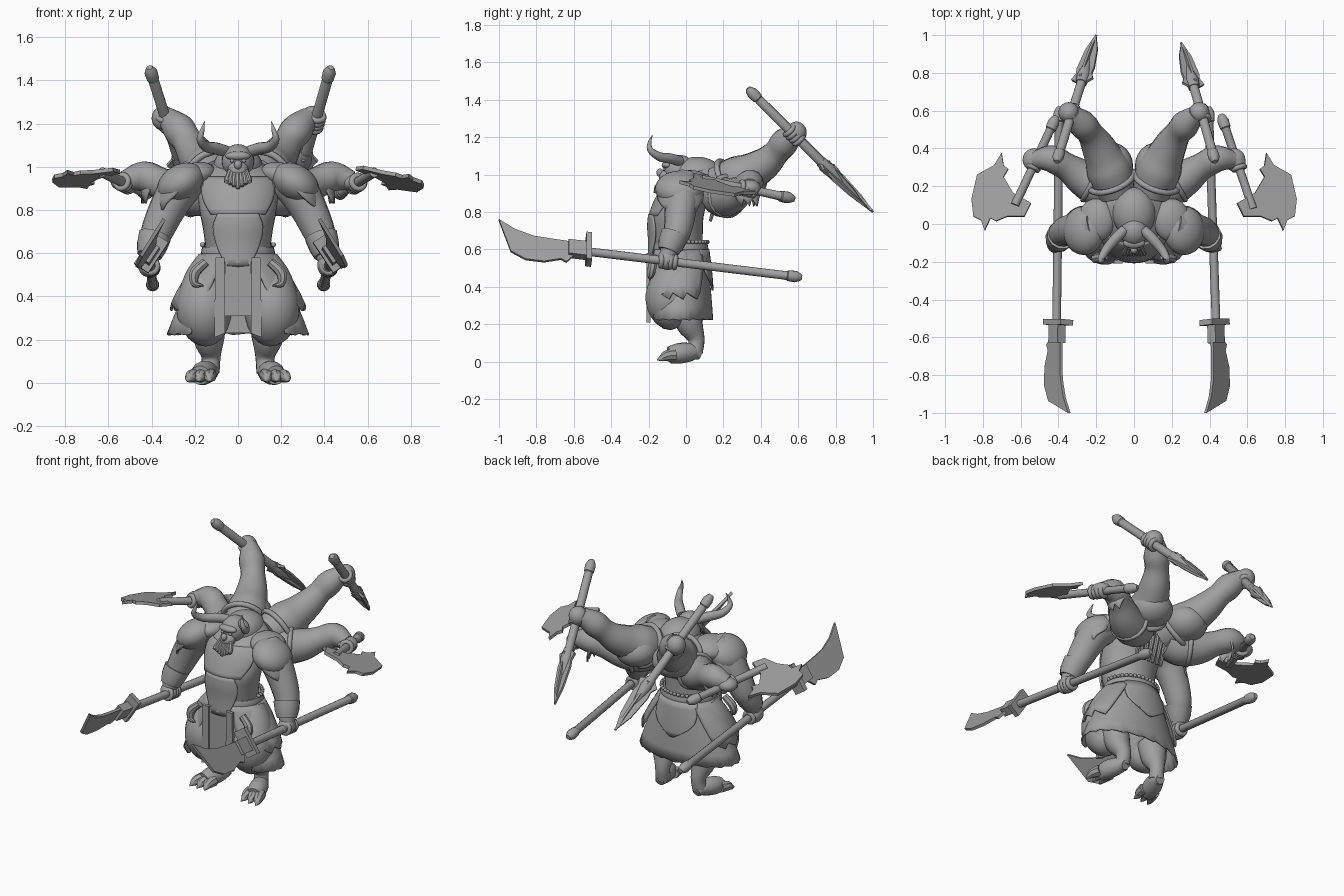
import bpy, bmesh, math
from mathutils import Vector, Matrix

cube = bpy.data.objects.get("Cube")
if cube:
    bpy.data.objects.remove(cube)

stone = bpy.data.materials.new("stone grey")
stone.use_nodes = True
GREY = (0.35, 0.35, 0.35, 1)
stone.diffuse_color = GREY
stone.node_tree.nodes["Principled BSDF"].inputs["Base Color"].default_value = GREY


def finish(name, bm, angle=40):
    bmesh.ops.recalc_face_normals(bm, faces=bm.faces)
    mesh = bpy.data.meshes.new(name)
    bm.to_mesh(mesh)
    bm.free()
    mesh.materials.append(stone)
    ob = bpy.data.objects.new(name, mesh)
    bpy.context.collection.objects.link(ob)
    bpy.ops.object.select_all(action='DESELECT')
    ob.select_set(True)
    bpy.context.view_layer.objects.active = ob
    bpy.ops.object.shade_smooth_by_angle(angle=math.radians(angle))
    return ob


def skin(name, rings, angle=40):
    """Bridge closed rings of points and cap both ends."""
    bm = bmesh.new()
    loops = [[bm.verts.new(p) for p in ring] for ring in rings]
    for a, b in zip(loops, loops[1:]):
        for i in range(len(a)):
            j = (i + 1) % len(a)
            bm.faces.new((a[i], a[j], b[j], b[i]))
    bm.faces.new(loops[0])
    bm.faces.new(loops[-1])
    return finish(name, bm, angle)


def spline(keys, steps):
    """Catmull-Rom through tuples of any length."""
    vs = [Vector(k) for k in keys]
    vs = [vs[0] * 2 - vs[1]] + vs + [vs[-1] * 2 - vs[-2]]
    out = []
    for a, b, c, d in zip(vs, vs[1:], vs[2:], vs[3:]):
        for k in range(steps):
            t = k / steps
            out.append(0.5 * (2 * b + (c - a) * t + (2 * a - 5 * b + 4 * c - d) * t * t
                              + (3 * b - a - 3 * c + d) * t ** 3))
    return out + [vs[-2]]


def tube(name, keys, s=1, sides=14, steps=4):
    """Round limb through (x, y, z, radius) keys, x mirrored by s."""
    path = spline([(s * x, y, z, r) for x, y, z, r in keys], steps)
    pts = [p.to_3d() for p in path]
    rings, side, old = [], None, None
    for i, p in enumerate(pts):
        t = (pts[min(i + 1, len(pts) - 1)] - pts[max(i - 1, 0)]).normalized()
        side = t.orthogonal().normalized() if old is None else old.rotation_difference(t) @ side
        old, up = t, t.cross(side)
        rings.append([p + (side * math.cos(a) + up * math.sin(a)) * max(path[i][3], 0.002)
                      for a in (math.tau * k / sides for k in range(sides))])
    return skin(name, rings)


def loft(name, keys, sides=32, steps=4):
    """Upright body through (z, centre y, half width, half depth) keys."""
    return skin(name, [[(rx * math.cos(a), cy + ry * math.sin(a), z)
                        for a in (math.tau * k / sides for k in range(sides))]
                       for z, cy, rx, ry in spline(keys, steps)])


def shell(name, keys, mid=-90, cx=0, n=24, jag=0.0):
    """Curved sheet through (z, centre y, half width, half depth, half angle) keys."""
    bm, rows = bmesh.new(), []
    path = spline(keys, 3)
    for r, (z, cy, rx, ry, half) in enumerate(path):
        drop = jag if r == len(path) - 1 else 0
        rows.append([])
        for i in range(n + 1):
            a = math.radians(mid - half + 2 * half * i / n)
            rows[-1].append(bm.verts.new((cx + rx * math.cos(a), cy + ry * math.sin(a),
                                          z - drop * (i % 4) / 3)))
    for a, b in zip(rows, rows[1:]):
        for i in range(n):
            bm.faces.new((a[i], a[i + 1], b[i + 1], b[i]))
    ob = finish(name, bm)
    ob.modifiers.new("thickness", 'SOLIDIFY').thickness = 0.01
    return ob


def plate(name, outline, origin, u, v, thick):
    """Flat cut sheet: outline in the u, v frame at origin."""
    o, u, v = Vector(origin), Vector(u), Vector(v)
    n = u.cross(v).normalized() * thick / 2
    flat = [o + u * a + v * b for a, b in outline]
    return skin(name, [[p - n for p in flat], [p + n for p in flat]], 20)


def ball(name, loc, scale, s=1, tilt=0):
    bm = bmesh.new()
    m = (Matrix.Translation((s * loc[0], loc[1], loc[2])) @ Matrix.Rotation(s * tilt, 4, 'Y')
         @ Matrix.Diagonal((*scale, 1)))
    bmesh.ops.create_uvsphere(bm, u_segments=24, v_segments=14, radius=1, matrix=m)
    return finish(name, bm, 60)


def ring(name, centre, axis, major, minor):
    bpy.ops.mesh.primitive_torus_add(major_radius=major, minor_radius=minor, major_segments=24,
                                     minor_segments=8, location=centre)
    ob = bpy.context.object
    ob.name = name
    ob.rotation_euler = Vector(axis).to_track_quat('Z', 'Y').to_euler()
    ob.data.materials.append(stone)
    bpy.ops.object.shade_smooth()


def weapon_shaft(name, a, b, grip, r=0.023):
    """Pole with a capped butt at a, and fingers closed round it at grip."""
    a, b = Vector(a), Vector(b)
    d = (b - a).normalized()
    prof = [(0, .014), (.012, .022), (.035, .031), (.075, .029), (.08, .024), (.09, .024),
            (.092, r), ((b - a).length, r)]
    tube(name + "_pole", [(*(a + d * t), q) for t, q in prof], steps=1)
    for k in range(4):
        ring(name + "_finger", a + d * (grip + (k - 1.5) * 0.024), d, 0.031, 0.014)
    return d


# Torso, armour and belt
loft("torso", [(.5, -.02, .16, .12), (.6, -.04, .15, .13), (.7, -.05, .16, .14), (.78, -.05, .175, .145),
               (.85, -.025, .185, .14), (.92, .01, .185, .135), (.97, .05, .17, .135), (1.03, .09, .1, .09)])
shell("belly_plate", [(.785, -.055, .18, .148, 32), (.72, -.06, .175, .148, 42), (.64, -.06, .165, .143, 38),
                      (.54, -.06, .16, .145, 20)])
shell("breast_plate", [(.955, .035, .18, .145, 60), (.91, 0, .193, .145, 62), (.85, -.03, .193, .146, 58),
                       (.78, -.052, .18, .15, 45)])
loft("belt", [(.57, -.03, .165, .145), (.6, -.03, .172, .15), (.63, -.03, .165, .145)], steps=2)
for i in range(21):
    a = math.pi * i / 20
    ball("belt_bead", (.165 * math.cos(a), -.03 + .145 * math.sin(a), .64), (.011,) * 3)

# Skirt: long back sheet, ragged hip tiers, pointed back panel, front cloths
shell("long_skirt", [(.6, -.02, .16, .13, 130), (.42, -.03, .25, .16, 136), (.23, -.04, .33, .185, 138)],
      mid=90, n=60, jag=.008)
shell("back_panel", [(.6, -.02, .17, .145, 50), (.48, -.025, .235, .165, 36), (.38, -.03, .28, .178, 3)], mid=90)
for s in (1, -1):
    shell("hip_flap", [(.6, -.03, .17, .15, 60), (.5, -.03, .24, .175, 55), (.37, -.04, .315, .19, 48)],
          mid=90 - s * 100, n=16, jag=.035)
    plate("front_strip", [(.062, .58), (.105, .58), (.11, .21), (.06, .23)], (0, -.2, 0), (s, 0, 0), (0, 0, 1), .02)
    tube("hip_hook", [(.15, -.17, .56, .02), (.2, -.18, .51, .025), (.2, -.19, .46, .018), (.16, -.2, .45, .003)], s, 8)
plate("front_cloth", [(-.06, .58), (.06, .58), (.065, .31), (-.065, .31)], (0, -.19, 0), (1, 0, 0), (0, 0, 1), .015)
plate("inner_cloth", [(-.1, .5), (.1, .5), (.06, .23), (-.06, .23)], (0, -.1, 0), (1, 0, 0), (0, 0, 1), .015)
ball("belt_clasp", (0, -.185, .56), (.04, .02, .03))

# Head, hood and horns
ball("hood", (0, .06, 1.0), (.115, .135, .095))
ball("skull", (0, -.035, 1.025), (.075, .085, .08))
ball("muzzle", (0, -.105, .985), (.048, .04, .042))
ball("brow", (0, -.1, 1.05), (.058, .03, .022))
ball("nose", (0, -.14, 1.01), (.018, .018, .022))
for k in range(-3, 4):
    tube("beard_strand", [(k * .012, -.12, .98, .013), (k * .017, -.15, .94, .014),
                          (k * .018, -.165, .9 + abs(k) * .01, .009)], sides=8)
    tube("back_braid", [(k * .03, .15, 1.0, .018), (k * .032, .17, .92, .018), (k * .03, .13, .75, .008)], sides=8)

for s in (1, -1):
    tube("horn", [(.05, -.03, 1.07, .027), (.1, -.08, 1.085, .028), (.15, -.14, 1.095, .024),
                  (.175, -.19, 1.13, .017), (.165, -.195, 1.17, .01), (.155, -.18, 1.21, .001)], s)
    ball("eye", (.028, -.118, 1.028), (.01, .008, .008), s)

    # Legs and clawed feet
    tube("trouser", [(.1, -.03, .56, .09), (.14, -.05, .46, .115), (.155, -.085, .345, .132),
                     (.15, -.07, .265, .11), (.145, -.02, .235, .06)], s, 20)
    tube("shin", [(.14, -.01, .3, .085), (.135, .02, .2, .072), (.125, .055, .12, .045), (.13, .045, .05, .045)], s)
    tube("foot", [(.13, .08, .035, .028), (.135, .04, .05, .046), (.16, -.03, .045, .055), (.175, -.09, .035, .045)], s)
    for k in (-1, 0, 1):
        tube("toe", [(.165 + k * .035, -.06, .035, .034), (.175 + k * .042, -.105, .03, .029),
                     (.18 + k * .047, -.13, .018, .018), (.18 + k * .052, -.155, .008, .002)], s, 8)

    # Front pair of arms with pauldrons and bracers
    tube("front_arm", [(.2, 0, .95, .09), (.27, -.02, .9, .095), (.33, -.03, .8, .085), (.375, -.045, .7, .075),
                       (.4, -.075, .63, .06), (.415, -.1, .56, .042)], s)
    ball("pauldron", (.265, -.035, .925), (.118, .13, .085), s, .55)
    ball("shoulder_cap", (.2, .02, .96), (.1, .115, .06), s, .25)
    shell("pauldron_lame", [(.95, -.03, .095, .12, 85), (.88, -.03, .122, .13, 75), (.83, -.03, .135, .13, 50)],
          mid=90 - 90 * s, cx=s * .25, n=12, jag=.03)
    tube("bracer", [(.385, -.06, .68, .078), (.4, -.08, .63, .072), (.41, -.095, .59, .058)], s, 12, 1)
    ball("front_hand", (.415, -.1, .545), (.048, .055, .055), s)

    # Middle pair of arms
    tube("middle_arm", [(.1, .17, .9, .1), (.19, .2, .88, .11), (.28, .25, .89, .095), (.36, .305, .925, .073),
                        (.44, .345, .955, .072), (.53, .34, .935, .045)], s)
    ball("middle_hand", (.53, .34, .93), (.06, .06, .042), s)
    ring("middle_strap", (s * .22, .22, .885), (s * .8, .45, 0), .105, .014)
    shell("middle_cuff", [(.97, .33, .06, .06, 75), (.92, .33, .075, .075, 70), (.87, .33, .08, .08, 50)],
          mid=90 - 90 * s, cx=s * .37, n=12, jag=.04)

    # Raised back pair of arms: shoulder, upper arm, elbow, forearm, wrist
    tube("back_arm", [(.09, .16, .94, .1), (.13, .28, .98, .12), (.165, .36, 1.02, .1), (.2, .43, 1.065, .085),
                      (.235, .485, 1.12, .07), (.275, .53, 1.175, .075), (.33, .585, 1.235, .046)], s)
    ball("back_shoulder", (.13, .31, .965), (.125, .125, .1), s)
    ball("back_hand", (.345, .59, 1.225), (.055, .055, .058), s)
    ring("back_strap", (s * .12, .23, .96), (s * .3, .8, .4), .122, .016)

    # Curved long blades carried forward, the left one set slightly outward
    x = .435 if s > 0 else -.41
    d = weapon_shaft("glaive", (s * .395, .62, .45), (x, -.54, .59), .72)
    guard = Vector((x, -.52, .588))
    edge = Vector((s * .55, 0, -.83))
    plate("glaive_guard", [(-.1, -.015), (.07, -.015), (.07, .015), (-.1, .015)], guard, edge, d, .08)
    plate("glaive_collar", [(-.05, 0), (.04, 0), (.04, .11), (-.05, .11)], guard, edge, d, .05)
    plate("glaive_blade", [(-.045, .02), (.05, .09), (.085, .12), (.07, .15), (.1, .24), (.1, .34), (.06, .42),
                           (-.135, .485), (-.085, .4), (-.055, .3), (-.05, .2)], guard, edge, d, .016)

    # Broad axes held to the sides, the two tilted differently
    a, b, slope, height = (((.46, .58, .87), (.63, .08, .975), -.25, 1.15) if s > 0 else
                           ((-.41, .57, .87), (-.63, .1, .975), -.12, 1.065))
    weapon_shaft("axe", a, b, .27)
    plate("axe_blade", [(.545, .11), (.64, .165), (.69, .25), (.665, .29), (.69, .31), (.7, .375), (.74, .31),
                        (.83, .26), (.86, .13), (.85, .04), (.81, .02), (.79, -.035), (.76, .03), (.73, .015),
                        (.67, .04), (.58, .04)], (0, 0, height), (s, 0, slope), (0, 1, -.2), .018)

    # Spears pointing back and down
    a, b = ((.43, .33, 1.46), (.25, .96, .83)) if s > 0 else ((-.41, .33, 1.46), (-.2, 1.0, .8))
    a, b = Vector(a), Vector(b)
    d = weapon_shaft("spear", a, a.lerp(b, .72), .36, .025)
    neck = a.lerp(b, .62)
    tube("spear_socket", [(*neck, .03), (*a.lerp(b, .68), .036), (*a.lerp(b, .8), .012)], steps=1)
    across = d.cross(Vector((s * .3, .6, .6))).normalized()
    length = (b - neck).length
    half = [(.02, .0), (.062, .03), (.045, .07), (.05, .11), (.034, length * .7)]
    outline = half + [(0, length)] + [(-x, y) for x, y in reversed(half)]
    for face, w in ((across, 1), (across.cross(d), .6)):
        plate("spear_head", [(x * w, y) for x, y in outline], neck, face, d, .014)
